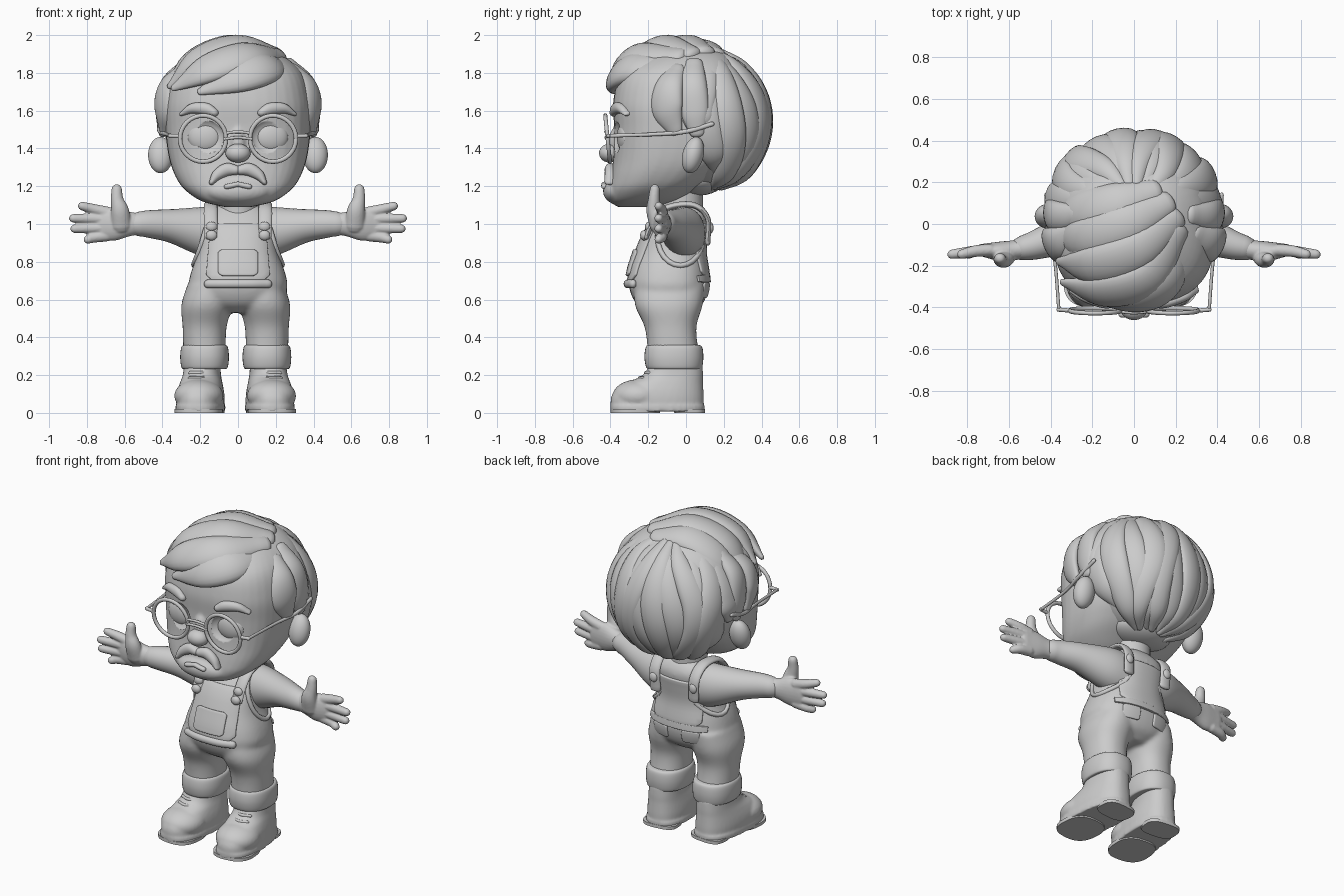
import bpy, bmesh, math
from mathutils import Vector, Matrix

if "Cube" in bpy.data.objects:
    bpy.data.objects.remove(bpy.data.objects["Cube"])

grey = bpy.data.materials.new("clay_grey")
grey.use_nodes = True
grey.diffuse_color = (0.6, 0.6, 0.6, 1)
grey.node_tree.nodes["Principled BSDF"].inputs["Base Color"].default_value = grey.diffuse_color


def pick(obs):
    bpy.ops.object.select_all(action="DESELECT")
    for ob in obs:
        ob.select_set(True)
    bpy.context.view_layer.objects.active = obs[0]


def finish(name, bm):
    mesh = bpy.data.meshes.new(name)
    bmesh.ops.recalc_face_normals(bm, faces=bm.faces)
    bm.to_mesh(mesh)
    bm.free()
    mesh.materials.append(grey)
    ob = bpy.data.objects.new(name, mesh)
    bpy.context.collection.objects.link(ob)
    pick([ob])
    bpy.ops.object.shade_smooth_by_angle(angle=math.radians(50))
    return ob


def ball(name, loc, size, rot=(0, 0, 0)):
    bm = bmesh.new()
    bmesh.ops.create_uvsphere(bm, u_segments=32, v_segments=18, radius=1)
    ob = finish(name, bm)
    ob.location, ob.scale, ob.rotation_euler = loc, size, rot
    return ob


def fuse(name, obs, voxel=.01, blend=6):
    """Merge overlapping forms into one softly blended skin."""
    pick(obs)
    bpy.ops.object.transform_apply()
    bpy.ops.object.join()
    ob = obs[0]
    ob.name = name
    m = ob.modifiers.new("merge", "REMESH")
    m.mode, m.voxel_size, m.use_smooth_shade = "VOXEL", voxel, True
    ob.modifiers.new("blend", "SMOOTH").iterations = blend
    for mod in ("merge", "blend"):
        bpy.ops.object.modifier_apply(modifier=mod)
    return ob


def smooth(rows, n=6):
    """Catmull-Rom through rows of any length."""
    rows = [Vector(r) for r in rows]
    out = []
    for i in range(len(rows) - 1):
        p, q = rows[i], rows[i + 1]
        m = (q - rows[i - 1]) / 2 if i else q - p
        k = (rows[i + 2] - p) / 2 if i + 2 < len(rows) else q - p
        for j in range(n):
            t = j / n
            out.append(p * (2*t**3 - 3*t*t + 1) + m * (t**3 - 2*t*t + t)
                       + q * (3*t*t - 2*t**3) + k * (t**3 - t*t))
    return out + [rows[-1]]


def skin(name, rings):
    bm = bmesh.new()
    loops = [[bm.verts.new(p) for p in r] for r in rings]
    n = len(loops[0])
    for a, b in zip(loops, loops[1:]):
        for i in range(n):
            bm.faces.new((a[i], a[(i + 1) % n], b[(i + 1) % n], b[i]))
    bm.faces.new(loops[0])
    bm.faces.new(loops[-1])
    return finish(name, bm)


def oval(c, u, v, power=2, n=28):
    def f(w):
        return math.copysign(abs(w) ** (2 / power), w)
    angles = [2 * math.pi * i / n for i in range(n)]
    return [c + u * f(math.cos(a)) + v * f(math.sin(a)) for a in angles]


def sweep(name, pts, ref=(0, 1, 0), centre=None, n=6, seg=16):
    """Round-ended tube; rows are x, y, z, half width, half thickness."""
    s = smooth(pts, n)
    pos = [Vector(p[:3]) for p in s]
    rings = []
    for i, p in enumerate(s):
        t = (pos[min(i + 1, len(s) - 1)] - pos[max(i - 1, 0)]).normalized()
        nrm = pos[i] - Vector(centre) if centre else Vector(ref)
        nrm = (nrm - t * nrm.dot(t)).normalized()
        side = t.cross(nrm)
        a, b = max(p[3], 0.003), max(p[4], 0.003)
        ends = [-1.45, -1.1, -0.6, 0] if i == 0 else [0, 0.6, 1.1, 1.45] if i == len(s) - 1 else [0]
        for e in ends:
            k = math.cos(e)
            rings.append(oval(pos[i] + t * min(a, b) * math.sin(e), side * a * k, nrm * b * k, n=seg))
    return skin(name, rings)


def loft(name, rows, cx=0, power=2, turn=0):
    """Upright form; rows are z, half width, front y, back y, optional x offset."""
    rings = []
    m = Matrix.Rotation(turn, 3, "Z")
    for r in smooth(rows):
        x = r[4] if len(r) > 4 else 0
        ring = oval(Vector((x, (r[2] + r[3]) / 2, r[0])), Vector((r[1], 0, 0)),
                    Vector((0, (r[3] - r[2]) / 2, 0)), power, 40)
        rings.append([m @ p + Vector((cx, 0, 0)) for p in ring])
    return skin(name, rings)


def surf(rows, power, x, z, off=0, side=-1):
    """Point on a lofted form at x and z, pushed out by off."""
    r = min(smooth(rows, 20), key=lambda q: abs(q[0] - z))
    d = max(0, 1 - min(1, abs(x) / r[1]) ** power) ** (1 / power)
    return Vector((x, (r[2] + r[3]) / 2 + side * ((r[3] - r[2]) / 2 * d + off), z))


def patch(name, x0, x1, z0, z1, side=-1, out=.006, taper=0):
    """Cloth panel hugging the torso."""
    bm = bmesh.new()
    n = 10
    grid = []
    for j in range(n + 1):
        k = 1 - taper * j / n
        grid.append([bm.verts.new(surf(torso, 2.4, (x0 + (x1 - x0) * i / n) * k,
                                       z0 + (z1 - z0) * j / n, out, side)) for i in range(n + 1)])
    for j in range(n):
        for i in range(n):
            if (i in (0, n - 1)) + (j in (0, n - 1)) < 2:
                bm.faces.new((grid[j][i], grid[j][i + 1], grid[j + 1][i + 1], grid[j + 1][i]))
            else:
                quad = [grid[j][i], grid[j][i + 1], grid[j + 1][i + 1], grid[j + 1][i]]
                quad.remove(grid[n if j else 0][n if i else 0])
                bm.faces.new(quad)
    bmesh.ops.delete(bm, geom=[v for v in bm.verts if not v.link_faces], context="VERTS")
    ob = finish(name, bm)
    m = ob.modifiers.new("thickness", "SOLIDIFY")
    m.thickness, m.offset = .018, 0
    b = ob.modifiers.new("soft_edge", "BEVEL")
    b.width, b.segments = 0.007, 3


# Head
face = [(1.09, .07, -.36, -.2), (1.12, .19, -.40, -.06), (1.18, .28, -.41, .05),
        (1.25, .33, -.40, .15), (1.35, .365, -.385, .25), (1.5, .385, -.38, .3),
        (1.65, .385, -.385, .32), (1.8, .34, -.34, .3), (1.9, .22, -.2, .22), (1.93, .08, -.1, .1)]
head = fuse("head", [loft("skull", face, power=2.6), ball("goatee", (0, -.365, 1.175), (.17, .075, .07)),
            ball("nose_bridge", (0, -.375, 1.43), (.04, .035, .08))])


def on_face(x, z, off, a, b):
    return (*surf(face, 2.6, x, z, off), a, b)


ball("nose", (0, -.405, 1.375), (.066, .055, .05))
sweep("lower_lip", [on_face(x, 1.21 - abs(x) * .2, .025, .014, .016) for x in (-.06, -.03, 0, .03, .06)])
for s, tag in ((1, "left"), (-1, "right")):
    # Shallow eye sockets
    cutter = ball("socket_cutter", (s * .18, -.395, 1.46), (.112, .055, .1))
    cutter.hide_render = True
    cut = head.modifiers.new("socket", "BOOLEAN")
    cut.operation, cut.object = "DIFFERENCE", cutter
    pick([head])
    bpy.ops.object.modifier_apply(modifier="socket")
    bpy.data.objects.remove(cutter)
    ball(tag + "_eye", (s * .178, -.325, 1.46), (.088, .04, .08), (0, 0, s * .12))
    sweep(tag + "_moustache", [on_face(s * x, z, .01, a, .028) for x, z, a in
          ((.01, 1.285, .026), (.06, 1.288, .034), (.11, 1.26, .028), (.14, 1.22, .014))])
    sweep(tag + "_eyebrow", [on_face(s * x, z, .002, a, .025) for x, z, a in
          ((.125, 1.59, .022), (.17, 1.61, .031), (.24, 1.612, .027), (.295, 1.585, .012))])
    ball(tag + "_ear", (s * .41, .037, 1.365), (.066, .056, .098), (-.25, 0, 0))
    # Glasses
    sweep(tag + "_rim", [(s * .185 + .122 * math.cos(a), -.415 - .1 * math.sin(a) * .122,
          1.452 + .122 * math.sin(a), .012, .011) for a in [math.pi * i / 16 for i in range(33)]], n=1, seg=10)
    sweep(tag + "_hinge", [(s * .305, -.415, 1.465, .011, .01), (s * .362, -.41, 1.467, .011, .01)])
    sweep(tag + "_temple", [(s * .36, -.41, 1.467, .01, .008), (s * .38, -.17, 1.475, .01, .008),
          (s * .415, 0, 1.49, .012, .01), (s * .42, .14, 1.53, .012, .01)], ref=(1, 0, 0))
for z in (1.48, 1.45):
    sweep("bridge", [(-.07, -.42, z, .008, .008), (0, -.425, z + .008, .008, .008), (.07, -.42, z, .008, .008)])

# Hair: shell, then locks falling from the crown around the back
hc = Vector((0, .09, 1.54))
ball("hair_shell", hc, (.395, .335, .36))
count = 17
for i in range(count):
    phi = math.radians(-12 + 204 * i / (count - 1))
    back = max(0, math.sin(phi))
    end = 96 + 66 * min(1, back * 2.6)
    rows = []
    for j in range(8):
        th = math.radians(16 + (end - 16) * j / 7)
        curl = phi + (.08 + .06 * (i % 3)) * math.sin(th * 2 + i)
        r = .895 + .028 * (i % 2)
        w = (.02 + .066 * math.sin(th)) * (.5 if j == 7 else 1)
        rows.append((*(hc + Vector((.42 * math.sin(th) * math.cos(curl), .36 * math.sin(th) * math.sin(curl),
                     .39 * math.cos(th))) * r), w, .042 if j < 7 else .02))
    sweep("back_lock", rows, centre=hc)
ball("nape_hair", (0, .06, 1.24), (.2, .15, .09))
for s in (1, -1):
    sweep("temple_lock", [(s * .29, -.05, 1.82, .05, .03), (s * .365, -.09, 1.73, .08, .045),
          (s * .392, -.1, 1.61, .088, .04), (s * .392, -.055, 1.49, .04, .02)], centre=hc, seg=24)
    sweep("side_lock", [(s * .27, .04, 1.85, .05, .03), (s * .365, .035, 1.74, .075, .045),
          (s * .4, .045, 1.6, .075, .035), (s * .4, .06, 1.48, .04, .02)], centre=hc, seg=24)

# Swept fringe
ball("fringe_volume", (-.05, -.06, 1.77), (.28, .29, .2))
fringe = [((.22, -.08, 1.84), (.15, -.28, 1.83), (0, -.36, 1.78), (-.2, -.36, 1.7)),
          ((.21, -.03, 1.89), (.06, -.26, 1.89), (-.16, -.32, 1.82), (-.34, -.28, 1.72)),
          ((.2, .03, 1.9), (.01, -.13, 1.945), (-.21, -.2, 1.87), (-.36, -.18, 1.73)),
          ((.16, .1, 1.91), (-.04, 0, 1.95), (-.25, -.07, 1.86), (-.38, -.06, 1.68)),
          ((.1, .16, 1.9), (-.09, .1, 1.92), (-.27, .06, 1.82), (-.39, .03, 1.62))]
for path in fringe:
    sweep("fringe_lock", [(*p, w, t) for p, w, t in
          zip(path, (.06, .1, .095, .02), (.035, .052, .05, .015))], centre=(0, 0, 1.55), seg=20)

# Overalls: torso and both legs blended together
torso = [(.53, .1, -.2, .03), (.58, .215, -.265, .09), (.66, .26, -.3, .118), (.74, .25, -.295, .115),
         (.85, .212, -.262, .1), (.95, .2, -.22, .11), (1.03, .19, -.165, .12),
         (1.08, .15, -.12, .1), (1.11, .08, -.09, .07)]
legs = [loft("leg", [(.68, .12, -.27, .1, -s * .03), (.57, .135, -.27, .088, -s * .012),
        (.45, .116, -.218, .055, 0), (.3, .112, -.2, .07, 0)], s * .165 - .012, 2.2) for s in (1, -1)]
fuse("overalls", [loft("torso", torso, power=2.4)] + legs, blend=14)
loft("neck", [(1.0, .12, -.15, .1), (1.07, .11, -.14, .09), (1.18, .11, -.15, .09)])
patch("bib", -.17, .17, .7, 1.0, taper=.15, out=.002)
patch("bib_pocket", -.105, .105, .725, .865, out=.014)
sweep("waist_strip", [(*surf(torso, 2.4, x, .683, .008), .023, .02) for x in (-.16, -.08, 0, .08, .16)])
patch("back_panel", -.17, .17, .72, 1.0, side=1, taper=.1, out=.002)
patch("back_waistband", -.2, .2, .69, .73, side=1, out=.003)
for s, tag in ((1, "left"), (-1, "right")):
    patch("seat_pocket", s * .05, s * .16, .61, .69, side=1, out=0)
    sweep("strap", [(*surf(torso, 2.4, s * .14, .93, .016), .036, .014), (s * .145, -.165, 1.03, .036, .014),
          (s * .145, -.09, 1.09, .036, .016), (s * .145, .04, 1.1, .036, .016),
          (s * .14, .115, 1.03, .036, .014), (s * .135, .115, .9, .036, .014)], centre=(s * .14, 0, .93))
    for z in (.985, .94):
        ball("strap_button", surf(torso, 2.4, s * .14, z, .032), (.03, .02, .027))
    ball("back_button", (s * .14, .13, .98), (.026, .016, .03))
    seam = []
    for i in range(25):
        a = math.pi * i / 12
        y, z = -.03 + .12 * math.cos(a), .93 + .15 * math.sin(a)
        r = min(smooth(torso, 20), key=lambda q: abs(q[0] - z))
        d = min(.95, abs(2 * y - r[2] - r[3]) / (r[3] - r[2]))
        seam.append((s * r[1] * (1 - d ** 2.4) ** .42, y, z, .014, .014))
    sweep("armhole_seam", seam, ref=(1, 0, 0), n=1, seg=8)

    # Arms and hands
    sweep("sleeve", [(s * .1, -.01, .95, .14, .114), (s * .2, -.02, .965, .127, .112), (s * .35, -.06, .99, .09, .09),
          (s * .47, -.1, 1.0, .073, .07), (s * .53, -.115, 1.0, .064, .06)], seg=28)
    hand = [sweep("palm", [(s * .5, -.11, 1.0, .055, .05), (s * .57, -.125, 1.0, .064, .048),
                  (s * .65, -.13, 1.0, .088, .045), (s * .73, -.125, 1.0, .082, .03)], seg=24),
            sweep("thumb", [(s * .618, -.15, .99, .055, .042), (s * .625, -.17, 1.07, .048, .04),
                  (s * .64, -.17, 1.13, .034, .031), (s * .642, -.165, 1.185, .028, .026)])]
    for z0, x1, z1 in ((1.06, .825, 1.095), (1.025, .872, 1.03), (.98, .865, .975), (.94, .795, .918)):
        hand.append(sweep("finger", [(s * .69, -.125, z0, .032, .03), (s * .76, -.13, (z0 + z1) / 2, .028, .028),
                          (s * x1, -.145, z1, .023, .023)]))
    fuse(tag + "_hand", hand, .006, 4)

    # Cuffs and boots
    loft("cuff", [(.232, .105, -.19, .07), (.24, .122, -.21, .085), (.295, .129, -.22, .092),
         (.35, .122, -.212, .085), (.362, .1, -.19, .06)], s * .165 - .012, 2.3)
    boot, turn = s * .17 - .015, s * .09
    toe = Matrix.Rotation(turn, 3, "Z") @ Vector((0, -.25, .09)) + Vector((boot, 0, 0))
    fuse(tag + "_boot", [
        loft("shaft", [(.03, .124, -.4, .094), (.08, .125, -.398, .094), (.12, .12, -.375, .092),
             (.16, .11, -.31, .09), (.2, .1, -.23, .09), (.26, .094, -.19, .087)], boot, 2.4, turn),
        ball("toe", toe, (.13, .14, .088), (0, 0, turn)),
        loft("welt", [(.008, .128, -.402, .098), (.04, .128, -.402, .098)], boot, 2.6, turn)], .008, 6)
    loft("fore_sole", [(0, .126, -.4, -.14), (.02, .127, -.4, -.135)], boot, 2.6, turn)
    loft("heel", [(0, .11, -.06, .098), (.02, .112, -.065, .098)], boot, 3, turn)
    for z, y in ((.185, -.245), (.212, -.213)):
        lace_x = boot - y * s * .09
        sweep("lace", [(lace_x + x, y + abs(x) * .35, z, .009, .009) for x in (-.05, 0, .05)])
